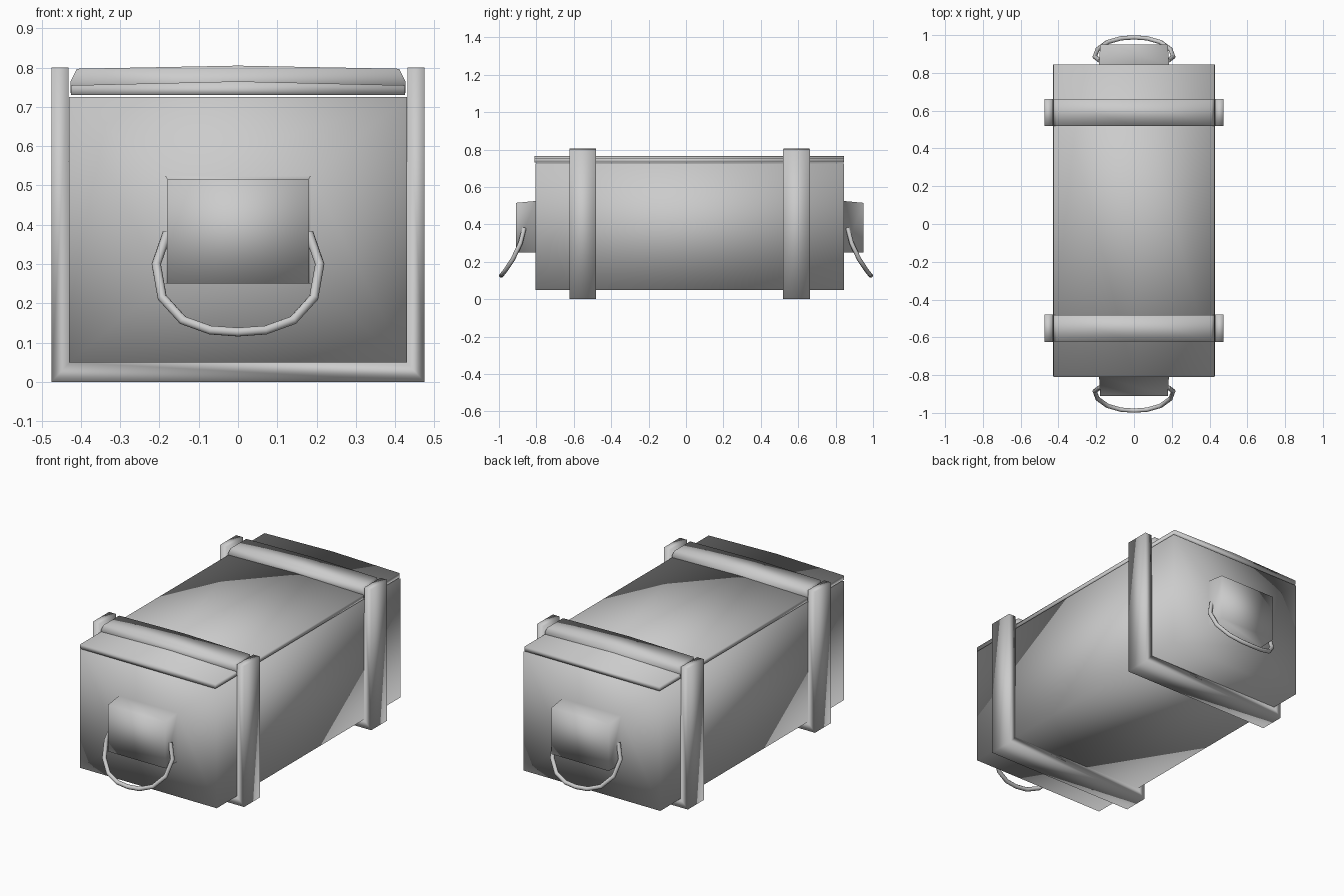
import bpy, bmesh
from mathutils import Vector

if "Cube" in bpy.data.objects:
    bpy.data.objects.remove(bpy.data.objects["Cube"])


def add_mesh(name, bm):
    bmesh.ops.recalc_face_normals(bm, faces=bm.faces[:])
    me = bpy.data.meshes.new(name)
    bm.to_mesh(me)
    bm.free()
    for p in me.polygons:
        p.use_smooth = True
    ob = bpy.data.objects.new(name, me)
    bpy.context.collection.objects.link(ob)
    return ob


def prism(name, profile, y0, y1):
    """Extrude an xz outline along y."""
    bm = bmesh.new()
    face = bm.faces.new([bm.verts.new((x, y0, z)) for x, z in profile])
    out = bmesh.ops.extrude_face_region(bm, geom=[face])
    verts = [g for g in out["geom"] if isinstance(g, bmesh.types.BMVert)]
    bmesh.ops.translate(bm, verts=verts, vec=(0, y1 - y0, 0))
    return add_mesh(name, bm)


# Crate body, with a handle block drawn out of each end
bm = bmesh.new()
bmesh.ops.create_cube(bm, size=1)
for v in bm.verts:
    v.co = Vector((v.co.x * 0.86, 0.02 + v.co.y * 1.65, 0.3875 + v.co.z * 0.675))
bm.normal_update()
ends = [f for f in bm.faces if abs(f.normal.y) > 0.9]
for f in ends:
    s = 1 if f.normal.y > 0 else -1
    bmesh.ops.inset_individual(bm, faces=[f], thickness=0.1)
    mid = f.calc_center_median()
    for v in f.verts:
        v.co.x = 0.185 if v.co.x > 0 else -0.185
        v.co.z = 0.525 if v.co.z > mid.z else 0.25
    tip = bmesh.ops.extrude_discrete_faces(bm, faces=[f])["faces"][0]
    for v in tip.verts:
        v.co.y += s * 0.105
        v.co.x *= 0.97
        if v.co.z > 0.4:
            v.co.z -= 0.01
add_mesh("crate_body", bm)

# Thin lid, slightly crowned
prism("lid", [(-0.425, 0.73), (0.425, 0.73), (0.425, 0.755), (0, 0.765), (-0.425, 0.755)],
      -0.81, 0.845)

# U-shaped bands under the crate and matching straps on the lid
band = [(-0.475, 0.8), (-0.475, 0), (0.475, 0), (0.475, 0.8),
        (0.432, 0.8), (0.428, 0.05), (-0.428, 0.05), (-0.432, 0.8)]
strap = [(-0.426, 0.735), (0.426, 0.735), (0.426, 0.765), (0.41, 0.797),
         (0, 0.805), (-0.41, 0.797), (-0.426, 0.765)]
for end, y in (("front", -0.552), ("back", 0.59)):
    prism(end + "_band", band, y - 0.072, y + 0.072)
    prism(end + "_lid_strap", strap, y - 0.07, y + 0.07)

# Rope handles hanging from the blocks
half = [(0.18, 0.865, 0.38), (0.208, 0.885, 0.30), (0.193, 0.925, 0.215),
        (0.14, 0.963, 0.157), (0.07, 0.983, 0.132)]
path = half + [(0, 0.988, 0.127)] + [(-x, y, z) for x, y, z in reversed(half)]
for end, s in (("front", -1), ("back", 1)):
    cu = bpy.data.curves.new(end + "_rope_handle", "CURVE")
    cu.dimensions = "3D"
    cu.bevel_depth = 0.012
    cu.bevel_resolution = 2
    cu.use_fill_caps = True
    sp = cu.splines.new("POLY")
    sp.points.add(len(path) - 1)
    for p, (x, y, z) in zip(sp.points, path):
        p.co = (x, s * y, z, 1)
    sp.use_smooth = True
    bpy.context.collection.objects.link(bpy.data.objects.new(end + "_rope_handle", cu))
